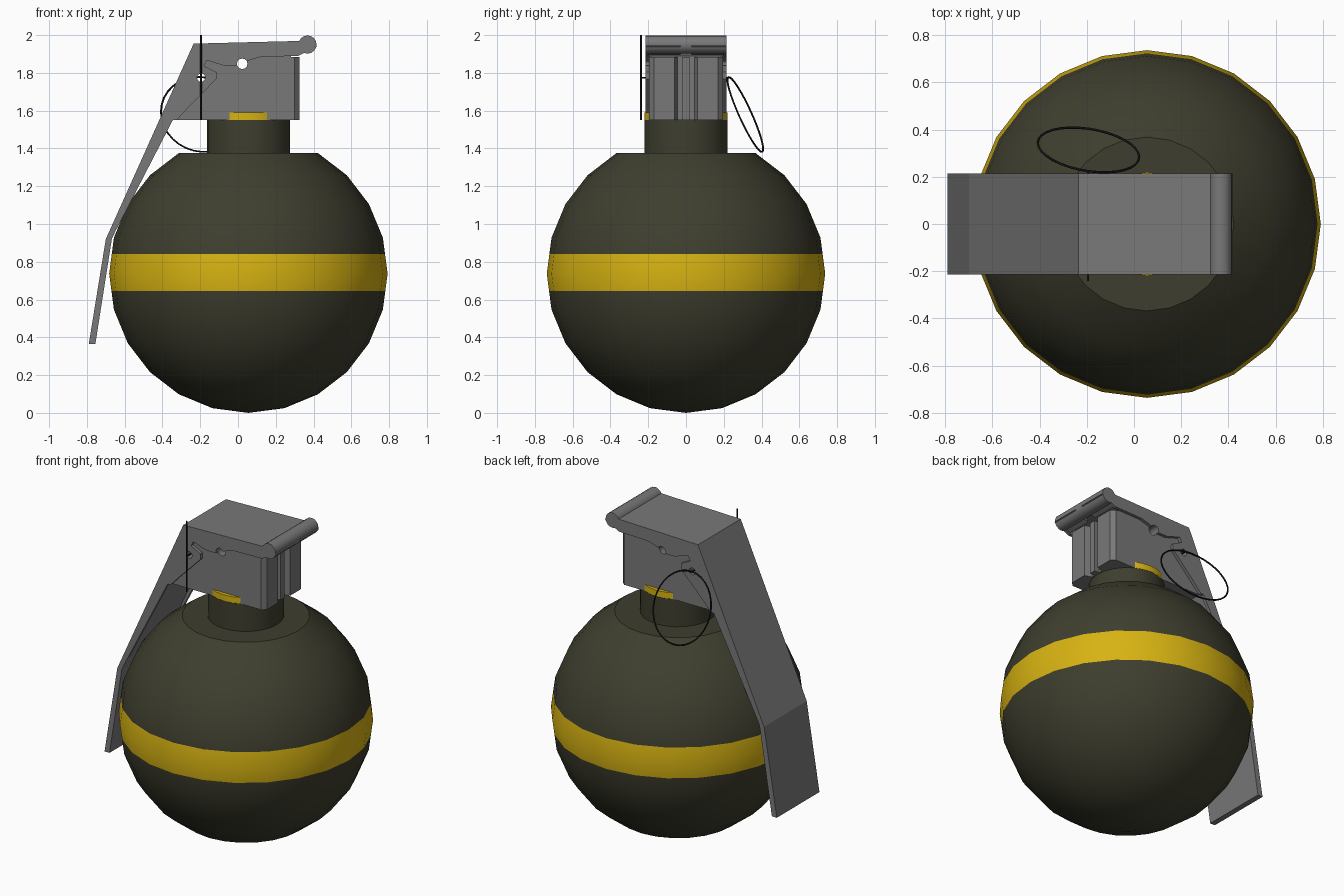
import bpy, bmesh, math
from mathutils import Vector

if "Cube" in bpy.data.objects:
    bpy.data.objects.remove(bpy.data.objects["Cube"])


def material(name, rgb):
    m = bpy.data.materials.new(name)
    m.diffuse_color = (*rgb, 1)
    m.use_nodes = True
    m.node_tree.nodes["Principled BSDF"].inputs["Base Color"].default_value = m.diffuse_color
    return m


OLIVE = material("olive", (0.048, 0.048, 0.028))
YELLOW = material("yellow", (0.68, 0.45, 0.006))
GREY = material("grey", (0.19, 0.19, 0.19))
BLACK = material("black", (0.008, 0.008, 0.008))


def finish(name, bm, mats, smooth=True):
    bmesh.ops.recalc_face_normals(bm, faces=bm.faces)
    me = bpy.data.meshes.new(name)
    bm.to_mesh(me)
    bm.free()
    for m in mats:
        me.materials.append(m)
    if smooth:
        me.shade_smooth()
        me.set_sharp_from_angle(angle=math.radians(35))
    ob = bpy.data.objects.new(name, me)
    bpy.context.collection.objects.link(ob)
    return ob


def extrude(name, pts, vec, mat):
    bm = bmesh.new()
    face = bm.faces.new([bm.verts.new(p) for p in pts])
    res = bmesh.ops.extrude_face_region(bm, geom=[face], use_keep_orig=True)
    moved = [g for g in res["geom"] if isinstance(g, bmesh.types.BMVert)]
    bmesh.ops.translate(bm, verts=moved, vec=vec)
    return finish(name, bm, [mat], False)


def side_prism(name, pts, y0, y1, mat):
    return extrude(name, [(x, y0, z) for x, z in pts], (0, y1 - y0, 0), mat)


def lathe(name, profile, cx, mats, band=None, n=24):
    """Revolve (radius, z) points about a vertical axis at x = cx."""
    bm = bmesh.new()
    vs = [bm.verts.new((cx + r, 0, z)) for r, z in profile]
    es = [bm.edges.new(e) for e in zip(vs, vs[1:])]
    bmesh.ops.spin(bm, geom=vs + es, cent=(cx, 0, 0), axis=(0, 0, 1),
                   angle=2 * math.pi, steps=n, use_merge=True)
    bmesh.ops.remove_doubles(bm, verts=bm.verts, dist=1e-4)
    if band:
        for f in bm.faces:
            f.material_index = int(band[0] < f.calc_center_median().z < band[1])
    return finish(name, bm, mats)


def cross_cylinder(name, x, z, r, half, mat, n=16):
    pts = [(x + r * math.cos(2 * math.pi * i / n), z + r * math.sin(2 * math.pi * i / n))
           for i in range(n)]
    ob = side_prism(name, pts, -half, half, mat)
    ob.data.shade_smooth()
    ob.data.set_sharp_from_angle(angle=math.radians(35))
    return ob


def wire(name, pts, closed=False):
    cu = bpy.data.curves.new(name, "CURVE")
    cu.dimensions = "3D"
    cu.bevel_depth = 0.005
    cu.bevel_resolution = 1
    cu.use_fill_caps = True
    sp = cu.splines.new("POLY")
    sp.points.add(len(pts) - 1)
    for p, co in zip(sp.points, pts):
        p.co = (*co, 1)
    sp.use_cyclic_u = closed
    cu.materials.append(BLACK)
    ob = bpy.data.objects.new(name, cu)
    bpy.context.collection.objects.link(ob)


CX, R = 0.055, 0.737

# round body with painted band
LOW, HIGH = 0.645, 0.84
ball = [(R * math.cos(math.radians(a)), R + R * math.sin(math.radians(a)))
        for a in range(-90, 61, 15)]
r15, h15 = R * math.cos(math.radians(15)), R * math.sin(math.radians(15))
for z in (LOW, HIGH):
    ball.append((R + (r15 - R) * abs(z - R) / h15, z))
ball.sort(key=lambda p: p[1])
ball.append((0, ball[-1][1]))
lathe("body", ball, CX, [OLIVE, YELLOW], (LOW, HIGH))

# neck and yellow collar
lathe("neck", [(0, 1.36), (0.22, 1.36), (0.22, 1.55), (0, 1.55)], CX, [OLIVE])
lathe("collar", [(0, 1.551), (0.22, 1.551), (0.22, 1.59), (0, 1.59)], CX, [YELLOW])

# fuse head with grooved front
head = side_prism("fuse_head", [(-0.33, 1.55), (0.28, 1.55), (0.28, 1.89), (0, 1.92),
                                (-0.22, 1.91)], -0.195, 0.195, GREY)
for s in (-1, 1):
    pad = [(0.28, 0.045), (0.28, 0.195), (0.3, 0.195), (0.325, 0.17), (0.325, 0.06)]
    extrude("fuse_front_pad", [(x, s * y, 1.55) for x, y in pad], (0, 0, 0.335), GREY)
rib = [(0.28, -0.02), (0.315, -0.02), (0.315, 0.02), (0.28, 0.02)]
extrude("fuse_front_rib", [(x, y, 1.55) for x, y in rib], (0, 0, 0.335), GREY)

# safety lever: bent sheet, side flanges, rolled front edge
side_prism("lever_sheet", [(-0.235, 1.955), (0.36, 1.97), (0.36, 1.935), (-0.213, 1.92),
                           (-0.668, 0.92), (-0.755, 0.365), (-0.79, 0.365),
                           (-0.70, 0.92)], -0.2145, 0.2145, GREY)
flange = [(-0.235, 1.955), (0.36, 1.97), (0.42, 1.94), (0.32, 1.89), (0.12, 1.885),
          (0.06, 1.867), (-0.01, 1.837), (-0.07, 1.837), (-0.135, 1.857), (-0.165, 1.867),
          (-0.18, 1.837), (-0.115, 1.804), (-0.115, 1.767), (-0.26, 1.62), (-0.325, 1.55),
          (-0.345, 1.55), (-0.665, 0.93), (-0.70, 0.92)]
lip = [(0.32, 1.895), (0.42, 1.94), (0.40, 1.96), (0.34, 1.95)]
drilled = [head]
for s in (-1, 1):
    drilled.append(side_prism("lever_flange", flange, s * 0.195, s * 0.215, GREY))
    side_prism("lever_lip", lip, s * 0.03, s * 0.214, GREY)
cross_cylinder("lever_roll", 0.368, 1.95, 0.048, 0.215, GREY)

# holes drilled right through the head and flanges
for x, z, r in ((0.022, 1.848, 0.028), (-0.195, 1.775, 0.022)):
    cutter = cross_cylinder("hole_cutter", x, z, r, 0.4, GREY, 12)
    cutter.hide_render = True
    cutter.hide_set(True)
    for ob in drilled:
        mod = ob.modifiers.new("hole", "BOOLEAN")
        mod.operation = "DIFFERENCE"
        mod.solver = "EXACT"
        mod.object = cutter

# pin and pull ring
wire("pin_rod", [(-0.195, -0.238, 1.775), (-0.195, 0.23, 1.775)])
wire("pin_bar", [(-0.195, -0.238, 1.55), (-0.195, -0.238, 2.0)])
u = Vector((0, 0.09, -0.198))
v = Vector((0.215, -0.03, -0.0135))
c = Vector((-0.193, 0.314, 1.58))
wire("pull_ring", [c + u * math.cos(t) + v * math.sin(t)
                   for t in (2 * math.pi * i / 32 for i in range(32))], True)
